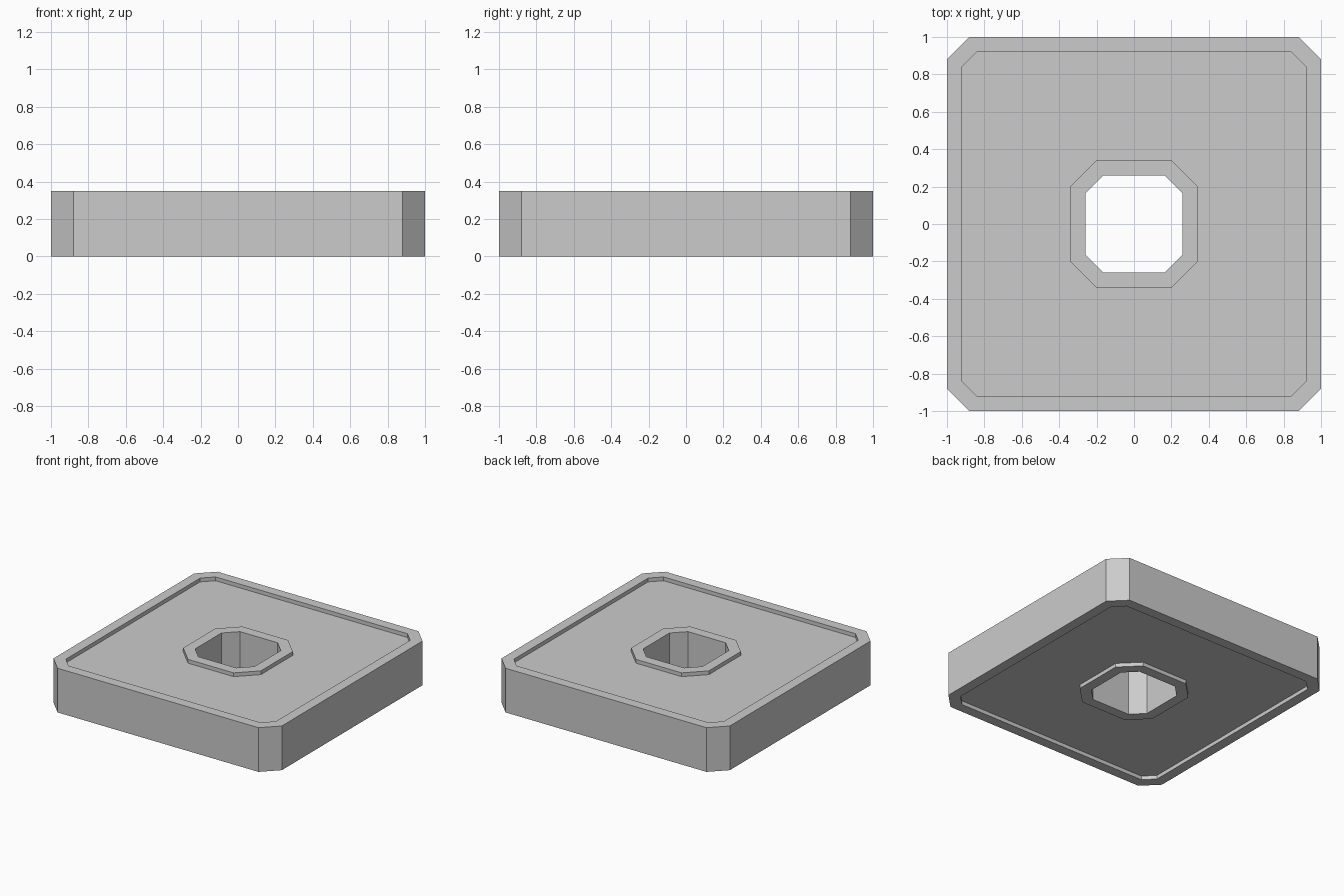
import bpy
import bmesh

if "Cube" in bpy.data.objects:
    bpy.data.objects.remove(bpy.data.objects["Cube"])

HEIGHT = 0.35
RECESS = 0.03

# Chamfered-square outlines: (half width, half length of the straight side)
OUTER = (1.0, 0.88)
RIM = (0.92, 0.84)
COLLAR = (0.34, 0.20)
HOLE = (0.26, 0.165)


def add_ring(bm, outline, z):
    h, s = outline
    pts = [(h, -s), (h, s), (s, h), (-s, h), (-h, s), (-h, -s), (-s, -h), (s, -h)]
    return [bm.verts.new((x, y, z)) for x, y in pts]


# Cross-section of the top half from outside to hole, mirrored for the underside
top = [(OUTER, HEIGHT), (RIM, HEIGHT), (RIM, HEIGHT - RECESS),
       (COLLAR, HEIGHT - RECESS), (COLLAR, HEIGHT), (HOLE, HEIGHT)]
section = top + [(outline, HEIGHT - z) for outline, z in reversed(top)]

# Sweep the closed section round the plate
bm = bmesh.new()
rings = [add_ring(bm, outline, z) for outline, z in section]
for a, b in zip(rings, rings[1:] + rings[:1]):
    for i in range(8):
        j = (i + 1) % 8
        bm.faces.new((a[i], a[j], b[j], b[i]))
bmesh.ops.recalc_face_normals(bm, faces=bm.faces[:])

# Recessed plate with central hole
mesh = bpy.data.meshes.new("recessed_plate")
bm.to_mesh(mesh)
bm.free()
plate = bpy.data.objects.new("recessed_plate", mesh)
bpy.context.collection.objects.link(plate)
